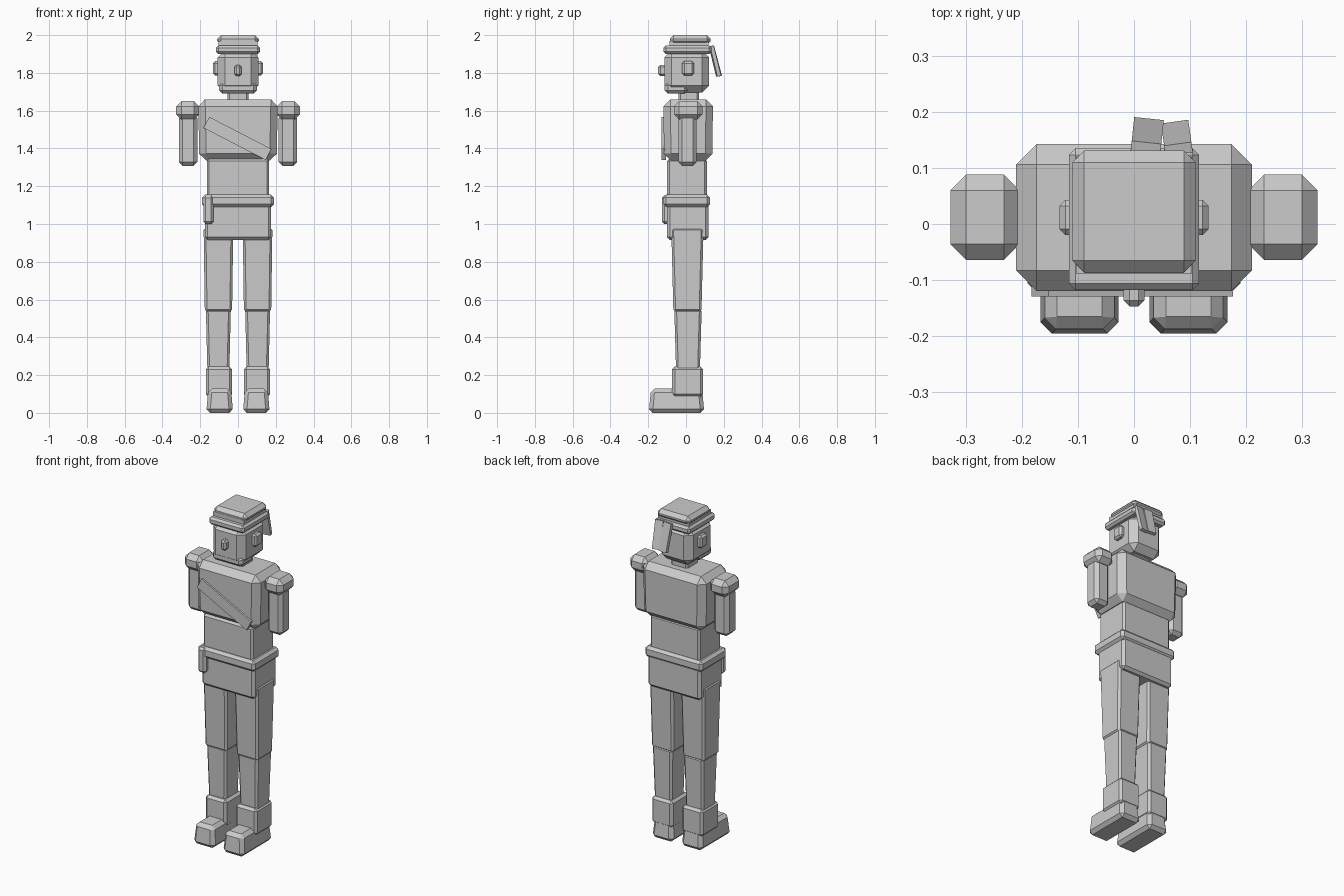
import bpy
import bmesh
from math import radians
from mathutils import Matrix, Euler

cube = bpy.data.objects.get("Cube")
if cube:
    bpy.data.objects.remove(cube, do_unlink=True)

grey = bpy.data.materials.new("plain grey")
grey.use_nodes = True
COLOUR = (0.6, 0.6, 0.6, 1)
grey.diffuse_color = COLOUR
grey.node_tree.nodes["Principled BSDF"].inputs["Base Color"].default_value = COLOUR


def block(name, x, y, z, bevel=0.0, top=(1, 1), bottom=(1, 1), rot=(0, 0, 0)):
    """Chamfered box from (min, max) ranges; top and bottom scale its ends."""
    size = [b - a for a, b in (x, y, z)]
    centre = [(a + b) / 2 for a, b in (x, y, z)]
    bm = bmesh.new()
    bmesh.ops.create_cube(bm, size=1)
    for v in bm.verts:
        sx, sy = top if v.co.z > 0 else bottom
        v.co.x *= size[0] * sx
        v.co.y *= size[1] * sy
        v.co.z *= size[2]
    if bevel:
        bmesh.ops.bevel(bm, geom=bm.edges[:], offset=bevel, segments=1,
                        affect='EDGES', clamp_overlap=True)
    turn = Euler([radians(a) for a in rot]).to_matrix().to_4x4()
    bm.transform(Matrix.Translation(centre) @ turn)
    mesh = bpy.data.meshes.new(name)
    bm.to_mesh(mesh)
    bm.free()
    mesh.materials.append(grey)
    obj = bpy.data.objects.new(name, mesh)
    bpy.context.collection.objects.link(obj)
    return obj


def pair(name, x, *args, **kw):
    """The same block on the left (+x) and right (-x)."""
    block("left_" + name, x, *args, **kw)
    block("right_" + name, (-x[1], -x[0]), *args, **kw)


def mid(w):
    return (-w, w)


# Head, face and headgear
block("head", mid(.108), (-.115, .122), (1.695, 1.92), .038)
block("jaw", mid(.1), (-.113, .01), (1.69, 1.75), .018)
block("nose", mid(.019), (-.147, -.1), (1.783, 1.842), .011)
pair("ear", (.09, .133), (-.02, .043), (1.787, 1.862), .011)
block("cap_band", mid(.116), (-.118, .135), (1.9, 1.945), .012)
block("cap_middle", mid(.103), (-.088, .12), (1.93, 1.97))
block("cap_top", mid(.11), (-.086, .131), (1.948, 2), .021)
block("band_tail_wide", (-.003, .05), (.147, .167), (1.78, 1.945), rot=(15, 0, -6))
block("band_tail_narrow", (.052, .101), (.143, .163), (1.78, 1.945), rot=(14, 0, 8))
block("neck", mid(.055), (-.04, .068), (1.63, 1.72), .01)

# Torso
block("chest", mid(.211), (-.12, .143), (1.335, 1.66), .037, bottom=(.97, .97))
block("sash", (-.188, .182), (-.129, -.105), (1.42, 1.486), rot=(0, 27.3, 0))
block("abdomen", mid(.165), (-.1, .11), (1.13, 1.345), .012)
block("belt", mid(.19), (-.12, .127), (1.09, 1.155), .015)
block("hips", mid(.176), (-.1, .119), (.915, 1.11), .015)
block("belt_pouch", (-.183, -.13), (-.127, -.08), (1, 1.15), .012)

# Arms
pair("shoulder", (.204, .327), (-.064, .088), (1.553, 1.65), .028)
pair("arm", (.215, .313), (-.04, .056), (1.308, 1.58), .02)

# Legs
pair("thigh", (.025, .182), (-.078, .093), (.535, .98), .012, bottom=(.92, .87))
pair("shin", (.038, .17), (-.062, .083), (.22, .55), .012, bottom=(.88, .87))
pair("ankle_cuff", (.031, .17), (-.073, .09), (.085, .245), .014)
pair("foot", (.026, .168), (-.197, .097), (0, .128), .02, top=(.85, .92))
